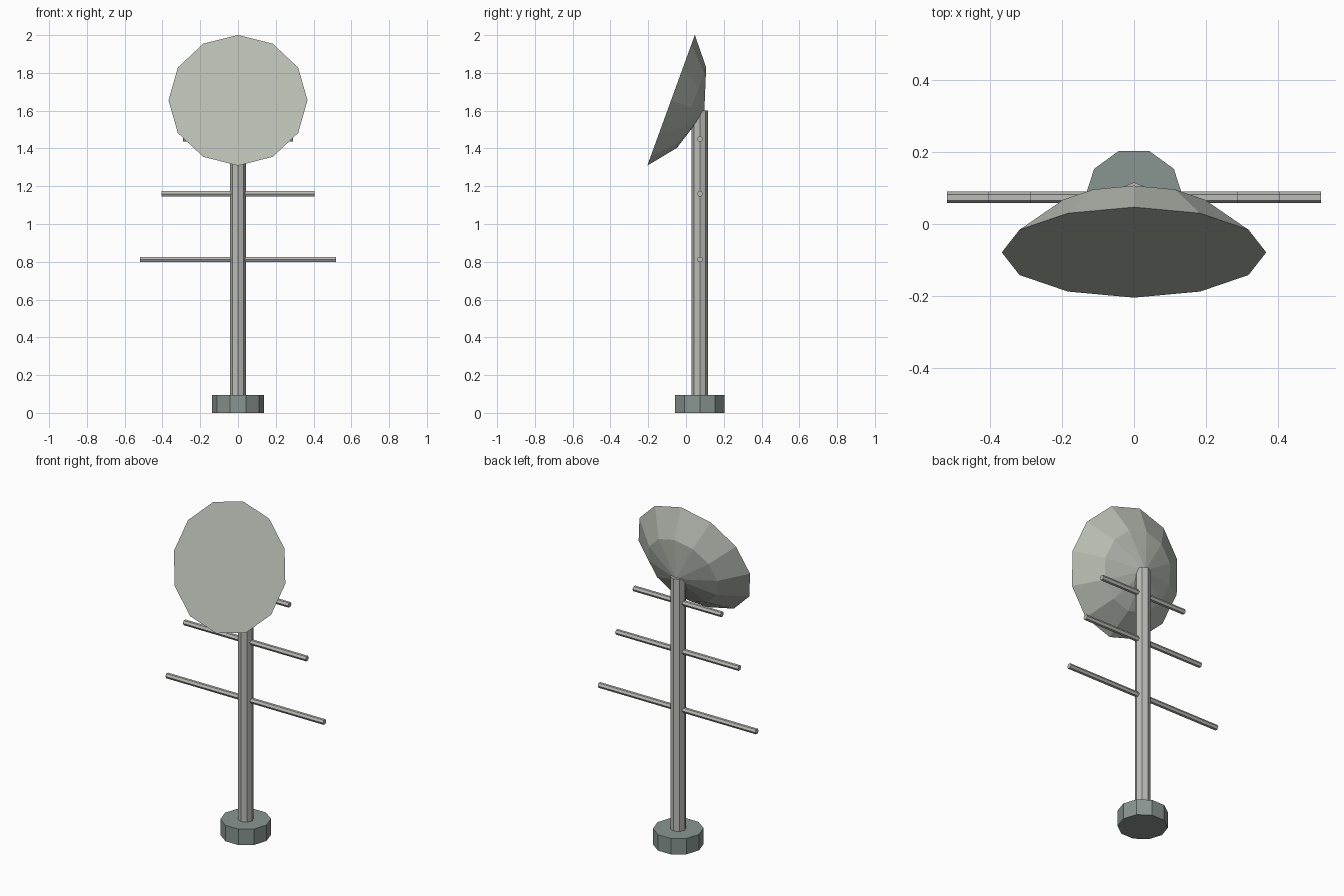
import bpy, bmesh
from math import pi, cos, sin, radians
from mathutils import Matrix

if "Cube" in bpy.data.objects:
    bpy.data.objects.remove(bpy.data.objects["Cube"])


def material(name, rgb):
    mat = bpy.data.materials.new(name)
    mat.diffuse_color = (*rgb, 1)
    mat.use_nodes = True
    mat.node_tree.nodes["Principled BSDF"].inputs["Base Color"].default_value = mat.diffuse_color
    return mat


def lathe(name, rings, sides, matrix, mat, phase=0.0):
    """Closed solid from (radius, height) rings about local z; radius 0 is a tip."""
    bm = bmesh.new()
    loops = []
    for r, h in rings:
        n = sides if r > 0 else 1
        loops.append([bm.verts.new((r * cos(phase + 2 * pi * i / sides),
                                    r * sin(phase + 2 * pi * i / sides), h))
                      for i in range(n)])
    for a, b in zip(loops, loops[1:]):
        for i in range(sides):
            j = (i + 1) % sides
            if len(b) == 1:
                bm.faces.new((a[i], a[j], b[0]))
            else:
                bm.faces.new((a[i], a[j], b[j], b[i]))
    for loop in (loops[0], loops[-1]):
        if len(loop) > 1:
            bm.faces.new(loop)
    bmesh.ops.recalc_face_normals(bm, faces=bm.faces)
    mesh = bpy.data.meshes.new(name)
    bm.to_mesh(mesh)
    bm.free()
    mesh.materials.append(mat)
    obj = bpy.data.objects.new(name, mesh)
    obj.matrix_world = matrix
    bpy.context.collection.objects.link(obj)
    return obj


base_grey = material("base_grey", (0.25, 0.30, 0.28))
pole_grey = material("pole_grey", (0.50, 0.50, 0.47))
dish_grey = material("dish_grey", (0.48, 0.51, 0.45))

POLE_Y = 0.073
upright = Matrix.Translation((0, POLE_Y, 0))

# Ten-sided foot and octagonal mast
lathe("base", [(0.137, 0), (0.137, 0.095)], 10, upright, base_grey)
lathe("mast", [(0.043, 0.05), (0.043, 1.60)], 8, upright, pole_grey)

# Hexagonal cross rods through the mast, shorter towards the top
for i, (z, half) in enumerate([(0.812, 0.52), (1.16, 0.405), (1.45, 0.29)]):
    m = Matrix.Translation((0, POLE_Y + 0.001, z)) @ Matrix.Rotation(pi / 2, 4, 'Y')
    lathe(f"cross_rod_{i + 1}", [(0.016, -half), (0.016, half)], 6, m, pole_grey, pi / 2)

# Faceted dish, flat front tilted 20 degrees upwards, tip resting on the mast
m = Matrix.Translation((0, -0.079, 1.655)) @ Matrix.Rotation(radians(-110), 4, 'X')
lathe("dish", [(0.368, 0), (0.227, 0.115), (0, 0.187)], 12, m, dish_grey)
